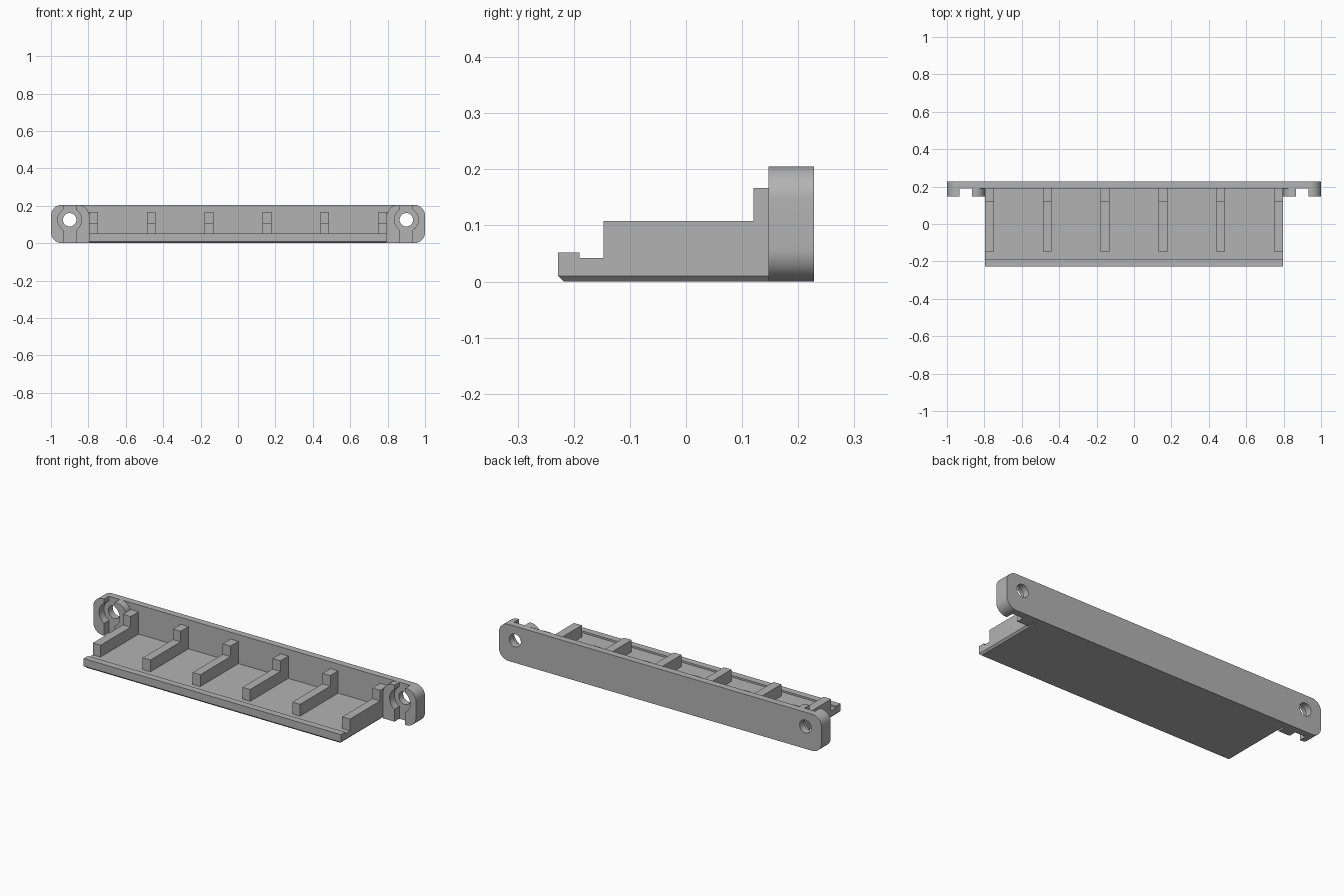
import bpy, bmesh, math
from mathutils import Vector

cube = bpy.data.objects.get("Cube")
if cube:
    bpy.data.objects.remove(cube, do_unlink=True)

# Single plain material
grey = bpy.data.materials.new("plain grey")
grey.use_nodes = True
COLOUR = (0.45, 0.45, 0.45, 1)
grey.diffuse_color = COLOUR
grey.node_tree.nodes["Principled BSDF"].inputs["Base Color"].default_value = COLOUR

# Main dimensions
HEIGHT, BACK, PLATE_FRONT, EAR_FRONT = 0.205, 0.228, 0.19, 0.147
HALF_BASE, HOLE_X, HOLE_Z, CORNER = 0.797, 0.9, 0.125, 0.058
CHAMFER = 0.01


def extrude(name, points, offset, tweak=None):
    """Extrude a flat closed outline by an offset vector."""
    bm = bmesh.new()
    face = bm.faces.new([bm.verts.new(p) for p in points])
    new = bmesh.ops.extrude_face_region(bm, geom=[face])["geom"]
    moved = [v for v in new if isinstance(v, bmesh.types.BMVert)]
    bmesh.ops.translate(bm, verts=moved, vec=Vector(offset))
    if tweak:
        tweak(bm)
    bmesh.ops.recalc_face_normals(bm, faces=bm.faces)
    mesh = bpy.data.meshes.new(name)
    bm.to_mesh(mesh)
    bm.free()
    mesh.materials.append(grey)
    obj = bpy.data.objects.new(name, mesh)
    bpy.context.collection.objects.link(obj)
    return obj


def rounded(x0, x1, z0, z1, radii, y):
    """Rectangle in xz; radii run top right, top left, bottom left, bottom right."""
    corners = [(x1, z1, -1, -1), (x0, z1, 1, -1), (x0, z0, 1, 1), (x1, z0, -1, 1)]
    points = []
    for i, ((x, z, sx, sz), r) in enumerate(zip(corners, radii)):
        steps = 10 if r else 0
        for k in range(steps + 1):
            a = math.pi / 2 * (i + k / max(steps, 1))
            points.append((x + sx * r + r * math.cos(a), y,
                           z + sz * r + r * math.sin(a)) if r else (x, y, z))
    return points


def box(name, x0, x1, y0, y1, z0, z1):
    return extrude(name, [(x0, y0, z0), (x1, y0, z0), (x1, y0, z1), (x0, y0, z1)],
                   (0, y1 - y0, 0))


def disc(name, x, radius, y0, y1):
    points = [(x + radius * math.cos(a), y0, HOLE_Z + radius * math.sin(a))
              for a in [math.tau * k / 40 for k in range(40)]]
    return extrude(name, points, (0, y1 - y0, 0))


def cut(obj, cutter):
    """Subtract the cutter, apply, and remove it."""
    mod = obj.modifiers.new("cut", "BOOLEAN")
    mod.operation, mod.solver, mod.object = "DIFFERENCE", "EXACT", cutter
    bpy.context.view_layer.update()
    graph = bpy.context.evaluated_depsgraph_get()
    mesh = bpy.data.meshes.new_from_object(obj.evaluated_get(graph))
    obj.modifiers.clear()
    obj.data = mesh
    bpy.data.objects.remove(cutter, do_unlink=True)


def smooth(obj):
    bpy.ops.object.select_all(action="DESELECT")
    obj.select_set(True)
    bpy.context.view_layer.objects.active = obj
    bpy.ops.object.shade_smooth_by_angle(angle=math.radians(30))


# Back plate with a screw hole at each end
plate = extrude("back_plate", rounded(-1, 1, 0, HEIGHT, [CORNER] * 4, PLATE_FRONT),
                (0, BACK - PLATE_FRONT, 0))
for side in (-1, 1):
    cut(plate, disc("hole_cutter", side * HOLE_X, 0.036, 0.1, 0.3))
smooth(plate)

# Mounting ears: raised pads split by a vertical slot with a round screw seat
for side, label in ((1, "left"), (-1, "right")):
    x0, x1 = sorted((side * HALF_BASE, side))
    radii = [CORNER, CORNER, 0, CORNER] if side > 0 else [CORNER, CORNER, CORNER, 0]
    ear = extrude(label + "_ear", rounded(x0, x1, 0, HEIGHT, radii, EAR_FRONT),
                  (0, PLATE_FRONT - EAR_FRONT, 0))
    x = side * HOLE_X
    cut(ear, box("slot_cutter", x - 0.033, x + 0.033, 0.1, 0.25, -0.1, 0.3))
    cut(ear, disc("seat_cutter", x, 0.064, 0.1, 0.25))
    smooth(ear)


# Floor tray with a front lip and chamfered underside edges
def chamfer_sides(bm):
    bmesh.ops.bisect_plane(bm, geom=bm.verts[:] + bm.edges[:] + bm.faces[:],
                           plane_co=(0, 0, CHAMFER), plane_no=(0, 0, 1))
    for v in bm.verts:
        if v.co.z < CHAMFER / 2:
            v.co.x -= math.copysign(CHAMFER, v.co.x)


tray_profile = [(-BACK, CHAMFER), (CHAMFER - BACK, 0), (PLATE_FRONT, 0),
                (PLATE_FRONT, 0.042), (-0.19, 0.042), (-0.19, 0.052), (-BACK, 0.052)]
extrude("floor_tray", [(-HALF_BASE, y, z) for y, z in tray_profile],
        (2 * HALF_BASE, 0, 0), chamfer_sides)

# Six evenly spaced ribs, each stepping up to a post at the plate
rib_profile = [(-0.147, 0.04), (PLATE_FRONT, 0.04), (PLATE_FRONT, 0.167),
               (0.12, 0.167), (0.12, 0.108), (-0.147, 0.108)]
WIDTH = 0.048
for i in range(6):
    x = (HALF_BASE - WIDTH / 2) * (2 * i / 5 - 1) - WIDTH / 2
    extrude(f"rib_{i + 1}", [(x, y, z) for y, z in rib_profile], (WIDTH, 0, 0))
